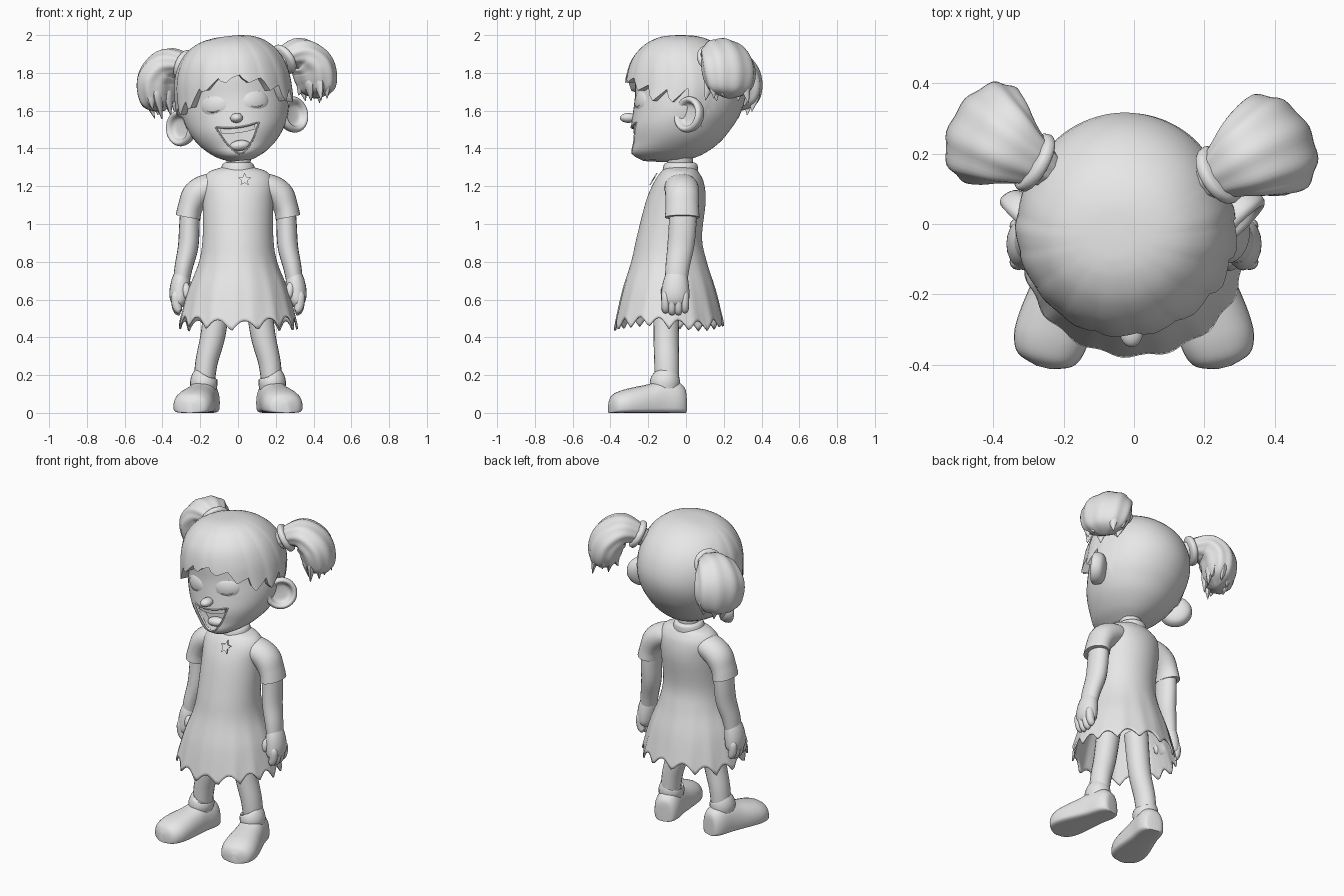
import bpy, bmesh, random
from math import sin, cos, pi, sqrt
from mathutils import Vector, Matrix

random.seed(4)
if "Cube" in bpy.data.objects:
    bpy.data.objects.remove(bpy.data.objects["Cube"])

grey = bpy.data.materials.new("plain_grey")
grey.use_nodes = True
grey.diffuse_color = (0.8, 0.8, 0.8, 1)
grey.node_tree.nodes["Principled BSDF"].inputs["Base Color"].default_value = (0.8, 0.8, 0.8, 1)

# The head leans a little to its right
PIVOT = Vector((0, 0, 1.5))
LEAN = Matrix.Translation(PIVOT) @ Matrix.Rotation(-0.12, 4, 'Y') @ Matrix.Translation(-PIVOT)
SIDES = ((1, "left"), (-1, "right"))


def smooth(o, angle=0.8):
    bpy.ops.object.select_all(action='DESELECT')
    o.select_set(True)
    bpy.context.view_layer.objects.active = o
    bpy.ops.object.shade_smooth_by_angle(angle=angle)


def loft(name, rings, cap=True, matrix=None, thick=0):
    bm = bmesh.new()
    vs = [[bm.verts.new(p) for p in r] for r in rings]
    n = len(vs[0])
    for a, b in zip(vs, vs[1:]):
        for i in range(n):
            j = (i + 1) % n
            bm.faces.new((a[i], a[j], b[j], b[i]))
    if cap:
        bm.faces.new(vs[0])
        bm.faces.new(vs[-1])
    bmesh.ops.recalc_face_normals(bm, faces=bm.faces)
    me = bpy.data.meshes.new(name)
    bm.to_mesh(me)
    bm.free()
    if matrix:
        me.transform(matrix)
    me.materials.append(grey)
    o = bpy.data.objects.new(name, me)
    bpy.context.collection.objects.link(o)
    smooth(o)
    if thick:
        m = o.modifiers.new("thickness", 'SOLIDIFY')
        m.thickness = thick
    return o


def spline(rows, steps=6):
    p = [rows[0]] + list(rows) + [rows[-1]]
    out = []
    for i in range(1, len(p) - 2):
        for k in range(steps):
            t = k / steps
            out.append(tuple(0.5 * (2*b + (c-a)*t + (2*a-5*b+4*c-d)*t*t + (3*b-a-3*c+d)*t**3)
                             for a, b, c, d in zip(*p[i-1:i+3])))
    return out + [tuple(rows[-1])]


def tube(name, rows, side=(0, 1, 0), n=20, steps=5, groove=0, matrix=None):
    """Rows are x, y, z, radius in the path plane, radius along side."""
    rows = spline(rows, steps)
    pts = [Vector(r[:3]) for r in rows]
    s = Vector(side).normalized()
    rings = []
    for i, r in enumerate(rows):
        t = pts[min(i + 1, len(pts) - 1)] - pts[max(i - 1, 0)]
        u = t.cross(s).normalized()
        ring = []
        for k in range(n):
            a = 2 * pi * k / n
            g = 1 + groove * cos(9 * a)
            ring.append(pts[i] + u * r[3] * g * cos(a) + s * r[4] * g * sin(a))
        rings.append(ring)
    return loft(name, rings, matrix=matrix)


def blob(name, centre, size, matrix=None):
    rings = [[Vector(centre) + Vector((size[0] * sin(v) * cos(a), size[1] * sin(v) * sin(a), size[2] * cos(v)))
              for a in (2 * pi * k / 24 for k in range(24))]
             for v in (0.02 + (pi - 0.04) * i / 16 for i in range(17))]
    return loft(name, rings, matrix=matrix)


# Head: height, front, back, half width
HEAD = spline([(1.985, -.09, .03, .04), (1.975, -.14, .09, .12), (1.94, -.2, .17, .195),
               (1.87, -.25, .25, .255), (1.78, -.268, .3, .285), (1.68, -.27, .315, .29),
               (1.58, -.282, .285, .28), (1.5, -.292, .235, .252), (1.43, -.288, .175, .205),
               (1.37, -.285, .09, .135), (1.335, -.23, 0, .06)])


def head_at(z):
    for p, q in zip(HEAD, HEAD[1:]):
        if p[0] >= z >= q[0]:
            t = (p[0] - z) / (p[0] - q[0] + 1e-9)
            return [a + (b - a) * t for a, b in zip(p, q)][1:]
    return HEAD[0][1:] if z > 1.7 else HEAD[-1][1:]


def head_point(z, a, out=0, lift=0):
    f, b, rx = head_at(z)
    return Vector(((rx + out) * cos(a), (f + b) / 2 + ((b - f) / 2 + out) * sin(a), z + lift))


def face_y(x, z):
    f, b, rx = head_at(z)
    return (f + b) / 2 - (b - f) / 2 * sqrt(max(0, 1 - (x / rx) ** 2))


head = loft("head", [[head_point(r[0], 2 * pi * k / 48) for k in range(48)] for r in HEAD], matrix=LEAN)

# Open smiling mouth, cut into the head
W = 0.115


def lip_top(x):
    return 1.512 + 0.015 * (x / W) ** 2


xs = [W * (i / 10 - 1) for i in range(21)]
outline = [(x, lip_top(x)) for x in xs]
outline += [(x, lip_top(x) - 0.14 * (1 - abs(x / W) ** 1.7)) for x in xs[-2:0:-1]]
cutter = loft("mouth_cutter", [[(x, y, z) for x, z in outline] for y in (-.45, -.22)], matrix=LEAN)
cutter.hide_render = True
cut = head.modifiers.new("mouth", 'BOOLEAN')
cut.object, cut.operation, cut.solver = cutter, 'DIFFERENCE', 'EXACT'
bpy.context.view_layer.objects.active = head
bpy.ops.object.modifier_apply(modifier="mouth")
bpy.data.objects.remove(cutter)
smooth(head, 0.7)
tube("lips", [(x, face_y(x, z) + .003, z, .005, .006) for x, z in outline + outline[:1]], n=8, steps=1, matrix=LEAN)
loft("upper_teeth", [[(x, face_y(x, lip_top(x)) + d, lip_top(x) - h)
                      for d, h in ((.012, 0), (.012, .03), (.03, .03), (.03, 0))] for x in xs[2:-2]], matrix=LEAN)
blob("tongue", (0, -.235, 1.415), (.055, .035, .028), LEAN)

# Nose, closed eyes and ears
blob("nose", (0, -.305, 1.562), (.034, .045, .026), LEAN)
for s, side in SIDES:
    x, z = s * 0.113, 1.635
    y = face_y(x, z)
    turn = Matrix.Translation((x, y, z)) @ Matrix.Rotation(s * .38, 4, 'Z')
    blob(side + "_eyelid", (0, .032, 0), (.085, .043, .072), LEAN @ turn)
    lash = [(.055 * c, -.005 + .012 * c * c, -.028 + .02 * c * c, .004, .005)
            for c in (-1, -.6, -.2, .2, .6, 1)]
    tube(side + "_lashes", lash, n=8, matrix=LEAN @ turn)
    ear_shape = spline([(.004, .0), (.05, .005), (.068, .03), (.083, .036), (.096, .018),
                        (.085, -.02), (.05, -.04), (.004, -.045)], 4)
    turn = Vector((s * .7, -.7, .05)).to_track_quat('Z', 'Y').to_matrix().to_4x4()
    loft(side + "_ear", [[(r * cos(a), r * sin(a), h) for a in (2 * pi * k / 28 for k in range(28))]
                         for r, h in ear_shape],
         matrix=LEAN @ Matrix.Translation((s * .293, .022, 1.543)) @ turn)

# Hair cap with a ragged fringe, flowing smoothly into the back of the head
HAIRLINE = [(0, 1.79), (.45, 1.75), (.85, 1.655), (1.2, 1.635), (1.6, 1.645), (2.0, 1.5), (2.4, 1.38), (3.2, 1.36)]


def hairline(f):
    for (f0, z0), (f1, z1) in zip(HAIRLINE, HAIRLINE[1:]):
        if f <= f1:
            return z0 + (z1 - z0) * (f - f0) / (f1 - f0)
    return HAIRLINE[-1][1]


N = 144
depth = [random.uniform(.03, .08) for k in range(N // 8)]
rings = [[] for _ in range(20)]
for k in range(N):
    a = 2 * pi * k / N
    f = abs((a + pi / 2 + pi) % (2 * pi) - pi)
    front = max(0, min(1, (2.0 - f) / 0.5))
    saw = abs(k % 8 - 2) / 5
    low = hairline(f) + front * (depth[k // 8] * saw - 0.028)
    for i in range(19):
        t = i / 18
        z = 1.985 - (1.985 - low) * t ** 1.7
        out = 0.006 * (1 - t * (1 - front)) + front * t * (0.012 + 0.028 * max(0, cos(f)) + 0.008 * (1 - saw))
        rings[i].append(head_point(z, a, out, 0.012 * (1 - t)))
    rings[19].append(head_point(low + 0.004, a, -0.012))
loft("hair_cap", rings, matrix=LEAN)

# Pigtails with hair ties and loose tips; the right one sits further back
for s, side in SIDES:
    hang = LEAN @ Matrix.Translation((0, 0, -.01) if s > 0 else (.045, .035, .02))
    across = (-.5 * s, .87, 0)
    path = [(.25, .12, 1.83, .05, .05), (.31, .155, 1.865, .065, .085), (.37, .19, 1.865, .088, .125),
            (.425, .22, 1.805, .1, .15), (.44, .23, 1.725, .098, .145), (.437, .225, 1.66, .075, .11),
            (.43, .225, 1.625, .01, .02)]
    tube(side + "_pigtail", [(s * p[0],) + p[1:] for p in path], across, n=54, groove=.03, matrix=hang)
    tie = [(.265, .13, .055), (.275, .135, .083), (.295, .145, .083), (.305, .15, .055)]
    tube(side + "_hair_tie", [(s * x, y, 1.84 + (x - .265) * .5, r, r * 1.05) for x, y, r in tie],
         across, matrix=hang)
    for k in range(9):
        a = 2 * pi * k / 9 + random.uniform(-.2, .2)
        dx, dy = .06 * cos(a) - .045 * sin(a), .03 * cos(a) + .095 * sin(a)
        drop = random.uniform(0, .085)
        flick = random.uniform(.7, 1.3)
        rows = [(.43 + dx, .225 + dy, 1.76, .015, .025), (.435 + dx, .225 + dy, 1.7, .024, .036),
                (.43 + dx * flick, .225 + dy * flick, 1.66 - drop, .002, .002)]
        tube(f"{side}_loose_lock_{k}", [(s * r[0],) + r[1:] for r in rows], across, n=8, steps=4, matrix=hang)

# Neck and collar
tube("neck", [(0, -.03, 1.2, .065, .065), (0, -.03, 1.3, .062, .066), (.01, -.03, 1.4, .07, .07)])
tube("collar", [(0, -.032, 1.265, .1, .095), (0, -.03, 1.29, .092, .093), (0, -.028, 1.315, .082, .088),
                (0, -.028, 1.325, .07, .075)], n=32)

# Dress: height, centre, half width, half depth
DRESS = spline([(1.3, -.03, .085, .075), (1.275, -.033, .155, .1), (1.22, -.038, .19, .132),
                (1.12, -.054, .187, .158), (.93, -.088, .187, .173), (.8, -.09, .207, .2),
                (.65, -.09, .265, .247), (.485, -.09, .312, .287)])
rings = []
for z, cy, rx, ry in DRESS:
    flare = max(0, (.85 - z) / .365)
    ring = []
    for k in range(120):
        a = 2 * pi * k / 120
        g = 1 + .018 * flare * cos(15 * a)
        point = 1 - abs(sin(7.5 * a + .4 * sin(2 * a)))
        dip = flare ** 3 * (.055 * point - .014 + .012 * sin(3 * a))
        ring.append((rx * g * cos(a), cy + ry * g * sin(a), z - dip))
    rings.append(ring)
loft("dress", rings, cap=False, thick=.01)

# Star charm on the neckline
star = []
for k in range(10):
    r = .036 if k % 2 == 0 else .017
    a = pi / 2 + k * pi / 5
    star.append((r * cos(a), r * sin(a)))
loft("star_charm", [[(.035 + x, d + z * .6, 1.235 + z) for x, z in star] for d in (-.178, -.17)])

for s, side in SIDES:
    def limb(name, rows, **kw):
        return tube(f"{side}_{name}", [(s * r[0],) + tuple(r[1:]) for r in rows], **kw)

    # Sleeve, arm and hand
    limb("sleeve", [(.06, -.028, 1.205, .055, .08), (.15, -.024, 1.195, .072, .09), (.218, -.02, 1.155, .077, .09),
                    (.252, -.02, 1.09, .066, .088), (.265, -.02, 1.035, .066, .092)], n=28)
    limb("arm", [(.25, -.015, 1.15, .05, .07), (.257, -.018, 1.0, .054, .073), (.264, -.028, .88, .054, .071),
                 (.288, -.045, .77, .048, .064), (.302, -.053, .68, .043, .058)])
    limb("palm", [(.297, -.05, .75, .035, .05), (.302, -.054, .7, .05, .066), (.309, -.056, .64, .054, .074),
                  (.311, -.058, .59, .046, .072), (.311, -.06, .56, .022, .05)])
    for k in range(4):
        y = -.108 + .034 * k
        tip = .525 + .01 * abs(k - 1.5)
        limb(f"finger_{k}", [(.322, y, .65, .01, .01), (.329, y, .62, .024, .022), (.324, y, tip + .028, .025, .022),
                             (.312, y, tip, .018, .018), (.305, y, tip - .005, .004, .004)], n=12, steps=4)
    limb("thumb", [(.295, -.09, .7, .015, .015), (.277, -.108, .66, .024, .022), (.27, -.112, .62, .02, .02),
                   (.27, -.112, .6, .004, .004)], n=12)

    # Leg and sock cuff
    limb("leg", [(.1, -.1, .66, .07, .072), (.131, -.105, .42, .066, .067), (.168, -.102, .26, .059, .066),
                 (.184, -.1, .1, .054, .062)])
    limb("sock_cuff", [(.174, -.108, .2, .056, .064), (.177, -.11, .192, .067, .074), (.181, -.112, .16, .073, .08),
                       (.183, -.112, .12, .068, .075)])

    # Shoe, toes turned out: length position, half width, height
    SHOE = spline([(.1, .02, .09), (.092, .055, .135), (.05, .076, .166), (-.03, .082, .172), (-.1, .092, .152),
                   (-.18, .104, .136), (-.245, .104, .12), (-.295, .08, .095), (-.317, .02, .055)], 4)
    place = Matrix.Translation((s * .182, -.1, 0)) @ Matrix.Rotation(s * .24, 4, 'Z')

    def section(y, w, h):
        pts = []
        for k in range(28):
            c, d = cos(2 * pi * k / 28), sin(2 * pi * k / 28)
            e = .8 if d > 0 else .4
            pts.append((w * (abs(c) ** e) * (1 if c > 0 else -1),
                        y, h * (.35 + (.65 * d if d > 0 else -.35 * abs(d) ** e))))
        return pts

    loft(side + "_shoe", [section(y, w, h) for y, w, h in SHOE], matrix=place)
